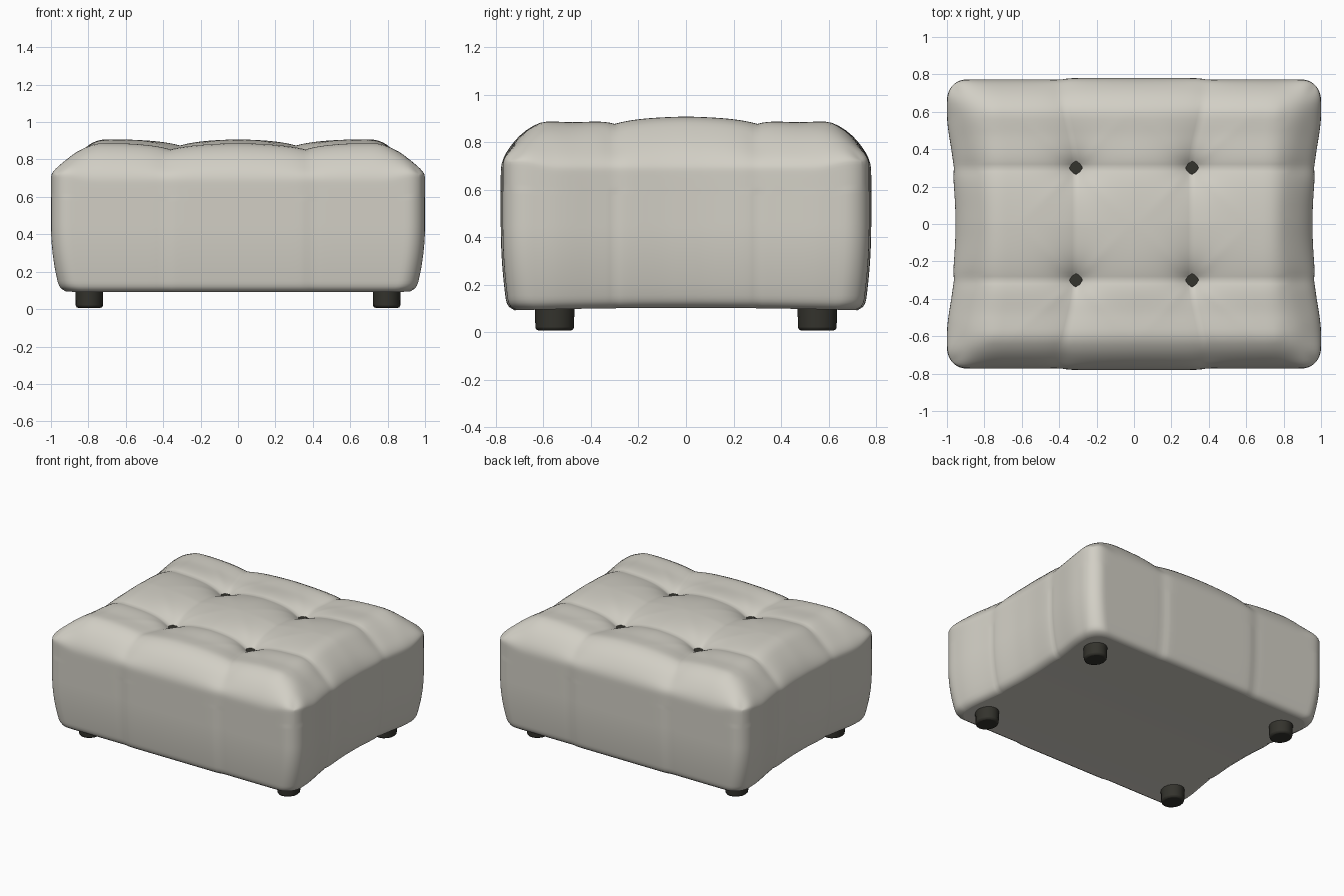
import bpy, bmesh, math
from mathutils import Vector

if "Cube" in bpy.data.objects:
    bpy.data.objects.remove(bpy.data.objects["Cube"])

A, B, Z0, Z1 = 1.0, 0.78, 0.09, 0.91     # half width, half depth, underside, crown
SX, SY = 0.32, 0.30                      # seam positions on the flat grid
RUN_X, RUN_Y = 0.30, 0.21                # how far the crown rolls in from the walls


def material(name, rgb):
    m = bpy.data.materials.new(name)
    m.diffuse_color = (*rgb, 1)
    m.use_nodes = True
    m.node_tree.nodes["Principled BSDF"].inputs["Base Color"].default_value = m.diffuse_color
    return m


fabric = material("warm_grey_fabric", (0.645, 0.625, 0.56))
dark = material("dark_wood", (0.034, 0.033, 0.026))


def smooth(t):
    t = max(0.0, min(1.0, t))
    return t * t * (3 - 2 * t)


def roll(a, half, run, power):
    """Space points along the rolled edge; return position and height factor."""
    t = (a - (half - run)) / run
    if t <= 0:
        return a, 1.0
    ang = min(t, 1) * math.pi / 2
    return half - run * (1 - math.sin(ang)), max(0.0, math.cos(ang)) ** power


def cushion_point(p):
    """Turn a point of a plain box into a point of the tufted cushion."""
    sx, sy = math.copysign(1, p.x), math.copysign(1, p.y)
    ax, fx = roll(abs(p.x), A, RUN_X, 1.5)
    ay, fy = roll(abs(p.y), B, RUN_Y, 1.25)
    f = fx * fy
    # round the upright corners in plan
    r = 0.11
    ex, ey = (ax - A + r) / r, (ay - B + r) / r
    if ex > 0 and ey > 0:
        k = max(ex, ey) / math.hypot(ex, ey)
        ax, ay = A - r + r * ex * k, B - r + r * ey * k
    dx, dy = abs(ax - SX), abs(ay - SY)
    # walls end in slightly raised corners; the crown domes up from them
    ear = smooth((ax - 0.75) / 0.18) * smooth((ay - 0.55) / 0.15)
    rim = 0.69 + 0.03 * ear
    if p.z > Z1 - 1e-4:
        crease = max(math.exp(-dx / 0.11), math.exp(-dy / 0.11))
        pull = math.exp(-math.hypot(dx, dy) / 0.09)
        z = rim + (Z1 - rim) * f
        z -= smooth(f * 1.6) * (0.032 * crease + 0.10 * pull
                                + 0.02 * smooth((ay - 0.3) / 0.2))
    else:
        z = Z0 + (p.z - Z0) / (Z1 - Z0) * (rim - Z0)
    # seams spread apart towards the front and back
    cx = 0.31 + 0.07 * smooth((ay - SY) / 0.42)
    ax = ax * cx / SX if ax < SX else cx + (ax - SX) * (A - cx) / (A - SX)
    # walls: rounded and tapered base, waisted ends, stepped panels, stitched grooves
    wx = smooth((ax - 0.7) / 0.22)
    wy = smooth((ay - 0.55) / 0.18)
    low = max(0.0, (0.45 - z) / 0.36) ** 2
    u = max(0.0, (Z0 + 0.05 - z) / 0.05)
    base = 0.03 * (1 - math.sqrt(max(0.0, 1 - u * u)))
    waist = 0.045 - 0.012 * smooth((ay - 0.05) / 0.25) - 0.033 * smooth((ay - 0.29) / 0.30)
    ax -= wx * (waist + 0.05 * low + base + 0.007 * math.exp(-dy / 0.02))
    ay -= wy * (0.028 * low + base + 0.008 * smooth((ax - cx) / 0.03)
                + 0.007 * math.exp(-abs(ax - cx) / 0.02))
    # underside arches slightly
    z += 0.012 * (1 - (ay / B) ** 2) * smooth((0.2 - z) / 0.1)
    return Vector((sx * ax, sy * ay, z))


def build_cushion():
    bm = bmesh.new()
    seen = {}

    def vert(q):
        key = tuple(round(c, 4) for c in q)
        if key not in seen:
            seen[key] = bm.verts.new(cushion_point(Vector(q)))
        return seen[key]

    def sheet(origin, u, v, nu, nv):
        o, u, v = Vector(origin), Vector(u), Vector(v)
        g = [[vert(o + u * (i / nu) + v * (j / nv)) for j in range(nv + 1)]
             for i in range(nu + 1)]
        for i in range(nu):
            for j in range(nv):
                bm.faces.new((g[i][j], g[i + 1][j], g[i + 1][j + 1], g[i][j + 1]))

    X, Y, H = (2 * A, 0, 0), (0, 2 * B, 0), (0, 0, Z1 - Z0)
    for z in (Z0, Z1):
        sheet((-A, -B, z), X, Y, 100, 78)
    for y in (-B, B):
        sheet((-A, y, Z0), X, H, 100, 40)
    for x in (-A, A):
        sheet((x, -B, Z0), Y, H, 78, 40)
    bmesh.ops.recalc_face_normals(bm, faces=bm.faces)
    # soften the fold where the crown meets the walls
    rim_verts = [v for v in bm.verts if v.co.z > 0.6
                 and (abs(v.co.x) > 0.8 or abs(v.co.y) > 0.62)]
    for _ in range(4):
        bmesh.ops.smooth_vert(bm, verts=rim_verts, factor=0.5,
                              use_axis_x=True, use_axis_y=True, use_axis_z=True)
    me = bpy.data.meshes.new("tufted_cushion")
    bm.to_mesh(me)
    bm.free()
    ob = bpy.data.objects.new("tufted_cushion", me)
    bpy.context.collection.objects.link(ob)
    me.materials.append(fabric)
    me.shade_smooth()


def disc(name, loc, rx, ry, height, sides, bevel, taper=1.0):
    bpy.ops.mesh.primitive_cone_add(vertices=sides, radius1=taper, radius2=1,
                                    depth=height, location=loc)
    ob = bpy.context.object
    ob.name = name
    ob.scale = (rx, ry, 1)
    bpy.ops.object.transform_apply(location=False, rotation=False, scale=True)
    mod = ob.modifiers.new("soft_edge", 'BEVEL')
    mod.width, mod.segments, mod.limit_method = bevel, 2, 'ANGLE'
    mod.angle_limit = math.radians(50)
    ob.data.materials.append(dark)
    bpy.ops.object.shade_smooth_by_angle(angle=math.radians(40))


build_cushion()
for sx in (-1, 1):
    for sy in (-1, 1):
        # stubby feet and sunken buttons
        disc("foot", (sx * 0.795, sy * 0.553, 0.075), 0.076, 0.085, 0.136, 16, 0.012, 0.95)
        disc("button", (sx * 0.31, sy * 0.30, 0.797), 0.038, 0.038, 0.03, 8, 0.006)
